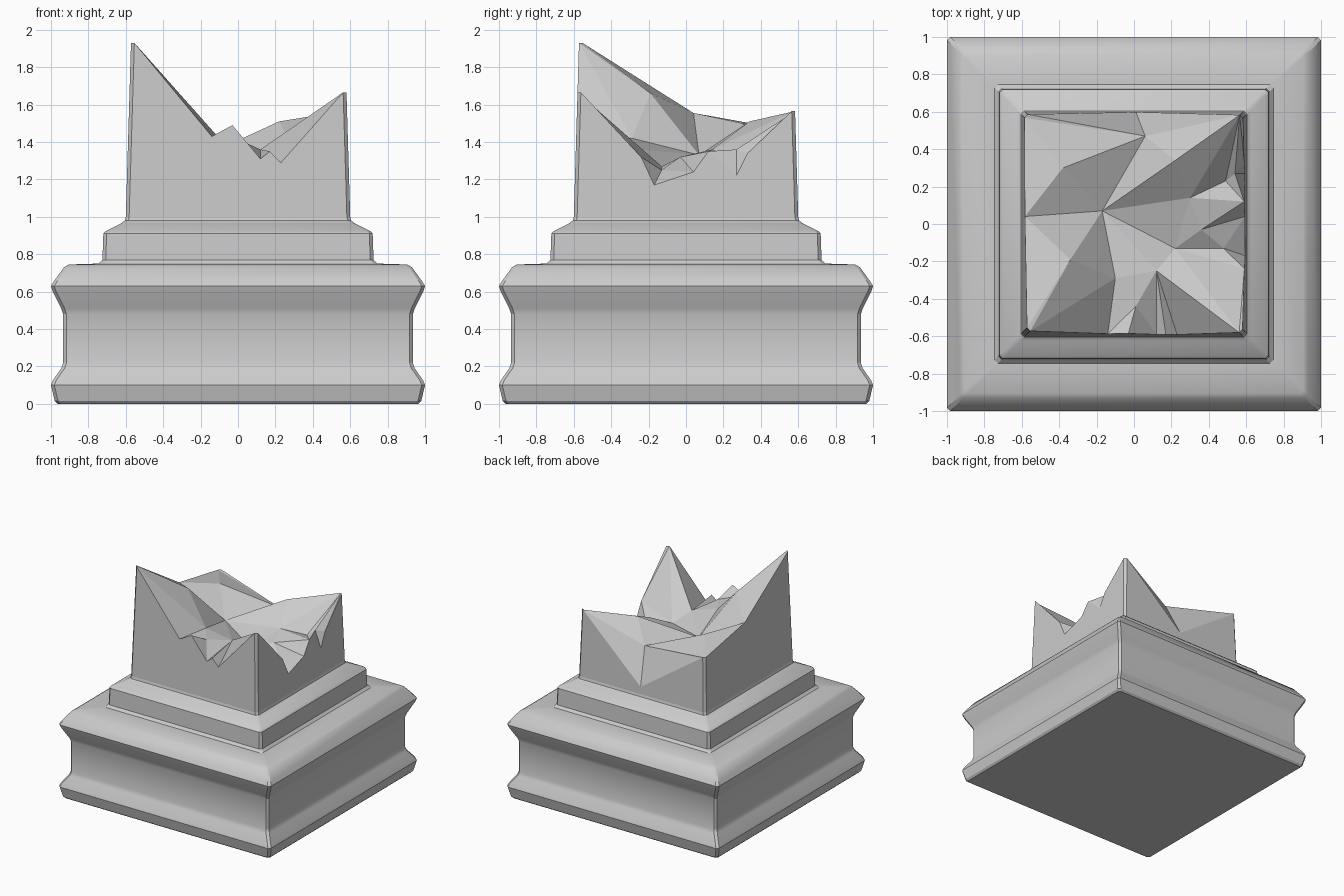
import bpy, bmesh
from mathutils import Vector
from mathutils.geometry import delaunay_2d_cdt

if "Cube" in bpy.data.objects:
    bpy.data.objects.remove(bpy.data.objects["Cube"])


def turn(x, y, k):
    """Rotate a plan point by k quarter turns."""
    for _ in range(k):
        x, y = -y, x
    return x, y


def finish(bm, name):
    bmesh.ops.recalc_face_normals(bm, faces=bm.faces)
    me = bpy.data.meshes.new(name)
    bm.to_mesh(me)
    bm.free()
    ob = bpy.data.objects.new(name, me)
    bpy.context.collection.objects.link(ob)
    return ob


# Moulded pedestal: square rings with clipped corners, (half width, z)
profile = [(.965, 0), (.98, .015), (1, .1), (.99, .125), (.945, .19), (.935, .22),
           (.935, .48), (.945, .51), (.99, .6), (1, .63), (.985, .655), (.93, .73),
           (.905, .745), (.745, .75), (.725, .77), (.72, .91), (.705, .925),
           (.625, .965), (.605, .98), (.6, 1)]
CH = .018
bm = bmesh.new()
rings = []
for w, z in profile:
    ring = []
    for k in range(4):
        for t in (-w + CH, w - CH):
            ring.append(bm.verts.new((*turn(t, -w, k), z)))
    rings.append(ring)
for a, b in zip(rings, rings[1:]):
    for i in range(8):
        j = (i + 1) % 8
        bm.faces.new((a[i], a[j], b[j], b[i]))
bm.faces.new(rings[0])
base = finish(bm, "pedestal")
bpy.context.view_layer.objects.active = base
base.select_set(True)
bpy.ops.object.shade_smooth_by_angle(angle=.4)
base.select_set(False)

# Broken shaft: corner heights, and the torn rim of each side (along side, z)
corners = [1.93, 1.665, 1.565, 1.46]
sides = [
    [(-.14, 1.43), (-.03, 1.49), (.12, 1.31), (.17, 1.35), (.23, 1.29)],
    [(-.24, 1.32), (-.17, 1.17), (.04, 1.24), (.12, 1.35), (.27, 1.22), (.33, 1.34)],
    [(-.01, 1.06)],
    [(-.04, 1.555)],
]
# Peaks and hollows inside the break
inner = {
    "mid": (-.17, .07, 1.33), "ridge": (.22, .34, 1.51), "east": (.30, .14, 1.36),
    "north": (.06, .47, 1.35), "nw": (-.38, .30, 1.50), "sw": (-.34, -.19, 1.66),
    "south": (-.10, -.29, 1.42), "notch": (.01, -.44, 1.41), "dip": (.12, -.25, 1.36),
    "low": (.22, -.13, 1.27), "ledge": (.36, -.03, 1.32), "chip": (.48, -.13, 1.25),
    "gap": (.49, .23, 1.32), "gap2": (.54, .27, 1.36),
}


def half(z):
    return .6 - .03 * (z - 1)


pts, side_ids = [], []
for k in range(4):
    z0, z1 = corners[k], corners[(k + 1) % 4]
    row = [(-half(z0) + CH, z0)] + sides[k] + [(half(z1) - CH, z1)]
    side_ids.append(range(len(pts), len(pts) + len(row)))
    pts += [(*turn(t, -half(z), k), z) for t, z in row]
n = len(pts)
ids = {name: n + i for i, name in enumerate(inner)}
pts += inner.values()
# Rim vertices named by side and position, corners by side start
for k in range(4):
    for i, v in enumerate(side_ids[k]):
        ids[f"{k}.{i}"] = v

creases = """mid-ridge ridge-2.0 east-2.0 mid-east mid-3.1 mid-nw nw-3.1 nw-3.0 nw-north
north-3.0 north-2.1 north-ridge mid-north sw-3.1 sw-0.0 sw-mid sw-south south-0.0 south-0.1
south-mid notch-0.2 notch-dip dip-0.3 dip-0.5 dip-0.6 low-0.6 low-dip low-mid
low-ledge ledge-east east-1.4 east-gap gap-gap2""".split()
edges = [(i, (i + 1) % n) for i in range(n)]
edges += [tuple(ids[s] for s in c.split("-")) for c in creases]
out, _, tris, orig, _, _ = delaunay_2d_cdt([Vector(p[:2]) for p in pts], edges, [], 1, 1e-5)

bm = bmesh.new()
vs = [bm.verts.new(p) for p in pts]


def vert_for(i):
    if orig[i]:
        return vs[orig[i][0]]
    return bm.verts.new((*out[i], 1.35))


top = [vert_for(i) for i in range(len(out))]
for f in tris:
    bm.faces.new([top[i] for i in f])

# Shaft walls and narrow clipped corners
foot = [[bm.verts.new((*turn(t, -.6, k), 1)) for t in (-.6 + CH, .6 - CH)] for k in range(4)]
for k in range(4):
    rim = [vs[i] for i in side_ids[k]]
    bm.faces.new([foot[k][0], foot[k][1]] + rim[::-1])
    m = (k + 1) % 4
    bm.faces.new((foot[k][1], foot[m][0], vs[side_ids[m][0]], rim[-1]))
finish(bm, "broken_shaft")
